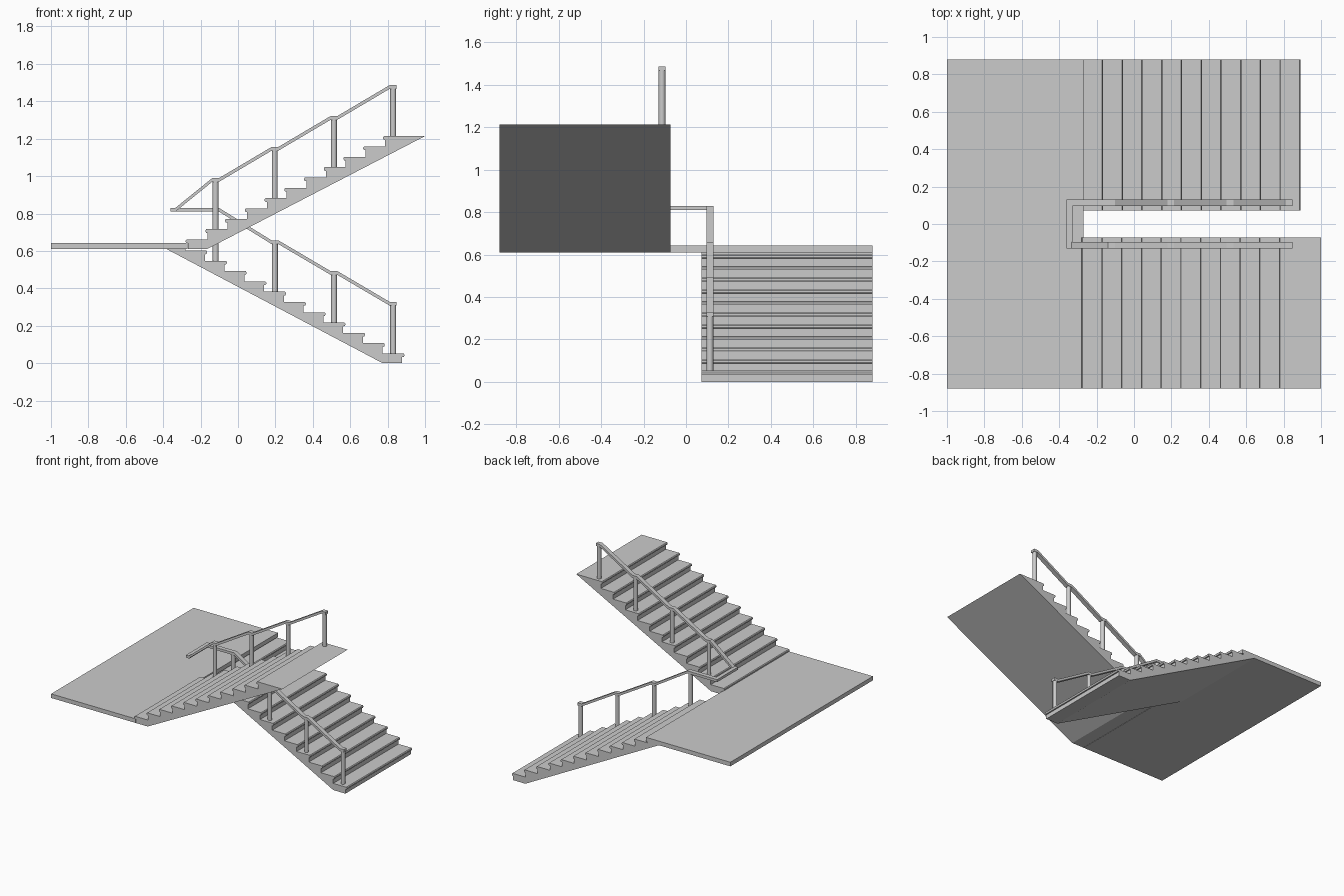
import bpy, bmesh

if "Cube" in bpy.data.objects:
    bpy.data.objects.remove(bpy.data.objects["Cube"])

RUN = 0.1055            # tread depth
Y_IN, Y_OUT = 0.073, 0.88
RAIL_Y, RAIL_W, RAIL_T = 0.113, 0.034, 0.02
POST_R, POST_H = 0.016, 0.262


def finish(name, bm):
    bmesh.ops.recalc_face_normals(bm, faces=bm.faces)
    me = bpy.data.meshes.new(name)
    bm.to_mesh(me)
    bm.free()
    ob = bpy.data.objects.new(name, me)
    bpy.context.collection.objects.link(ob)
    return ob


def prism(name, profile, y0, y1):
    """Extrude an xz outline from y0 to y1."""
    bm = bmesh.new()
    face = bm.faces.new([bm.verts.new((x, y0, z)) for x, z in profile])
    new = bmesh.ops.extrude_face_region(bm, geom=[face])["geom"]
    bmesh.ops.translate(bm, vec=(0, y1 - y0, 0),
                        verts=[v for v in new if isinstance(v, bmesh.types.BMVert)])
    return finish(name, bm)


def box(name, x, y, z):
    return prism(name, [(x[0], z[0]), (x[1], z[0]), (x[1], z[1]), (x[0], z[1])], *y)


def step(x, z, z_below, d):
    """Riser plus rounded nosing; d is the climbing direction in x."""
    r = x + d * 0.012
    return [(r, z_below), (r, z - 0.02), (x + d * 0.004, z - 0.019), (x, z - 0.013),
            (x, z - 0.006), (x + d * 0.005, z)]


def post(name, x, y, z):
    bm = bmesh.new()
    bmesh.ops.create_cone(bm, cap_ends=True, segments=16, radius1=POST_R,
                          radius2=POST_R, depth=POST_H)
    bmesh.ops.translate(bm, verts=bm.verts, vec=(x, y, z + POST_H / 2))
    for f in bm.faces:
        f.smooth = len(f.verts) == 4
    for e in bm.edges:
        e.smooth = all(f.smooth for f in e.link_faces)
    finish(name, bm)


def rail(name, top, y):
    under = [(x, z - RAIL_T) for x, z in reversed(top)]
    prism(name, top + under, y - RAIL_W / 2, y + RAIL_W / 2)


# Half landing
box("landing", (-1, -0.27), (-Y_OUT, Y_OUT), (0.61, 0.642))

# Lower flight, climbing towards -x at the back
low_z = [0.052 + 0.055 * i for i in range(11)]
outline, below = [(0.773, 0)], 0
for i, z in enumerate(low_z):
    outline += step(0.89 - RUN * i, z, below, -1)
    below = z
outline += [(-0.282, below), (-0.282, 0.625), (-0.382, 0.625), (-0.382, 0.61)]
prism("lower_flight", outline, Y_IN, Y_OUT)

# Upper flight, climbing towards +x at the front
up_z = [0.661 + 0.0553 * i for i in range(11)]
outline, below = [(-0.165, 0.61), (-0.268, 0.61)], 0.63
for i, z in enumerate(up_z):
    outline += step(-0.28 + RUN * i, z, below, 1)
    below = z
outline += [(1.0, up_z[-1])]
prism("upper_flight", outline, -Y_OUT, -Y_IN)

# Posts and handrails, with a flat piece of rail over every post
low_top, up_top = [], [(-0.335, 0.83)]
for k in range(4):
    x, z = 0.83 - 3 * RUN * k, low_z[3 * k]
    post(f"lower_post_{k + 1}", x, RAIL_Y, z)
    t = z + 0.275 if k < 3 else 0.83
    low_top += [(x + 0.018, t), (x - 0.018, t)]

    x, z = -0.12 + 3 * RUN * k, up_z[1 + 3 * k]
    post(f"upper_post_{k + 1}", x, -RAIL_Y, z)
    up_top += [(x - 0.018, z + 0.273), (x + 0.018, z + 0.273)]
low_top[-1] = (-0.33, 0.83)
rail("lower_handrail", low_top, RAIL_Y)
rail("upper_handrail", up_top, -RAIL_Y)

# Level rail joining both sides over the landing
box("crossing_handrail", (-0.36, -0.33),
    (-RAIL_Y - RAIL_W / 2, RAIL_Y + RAIL_W / 2), (0.81, 0.83))
